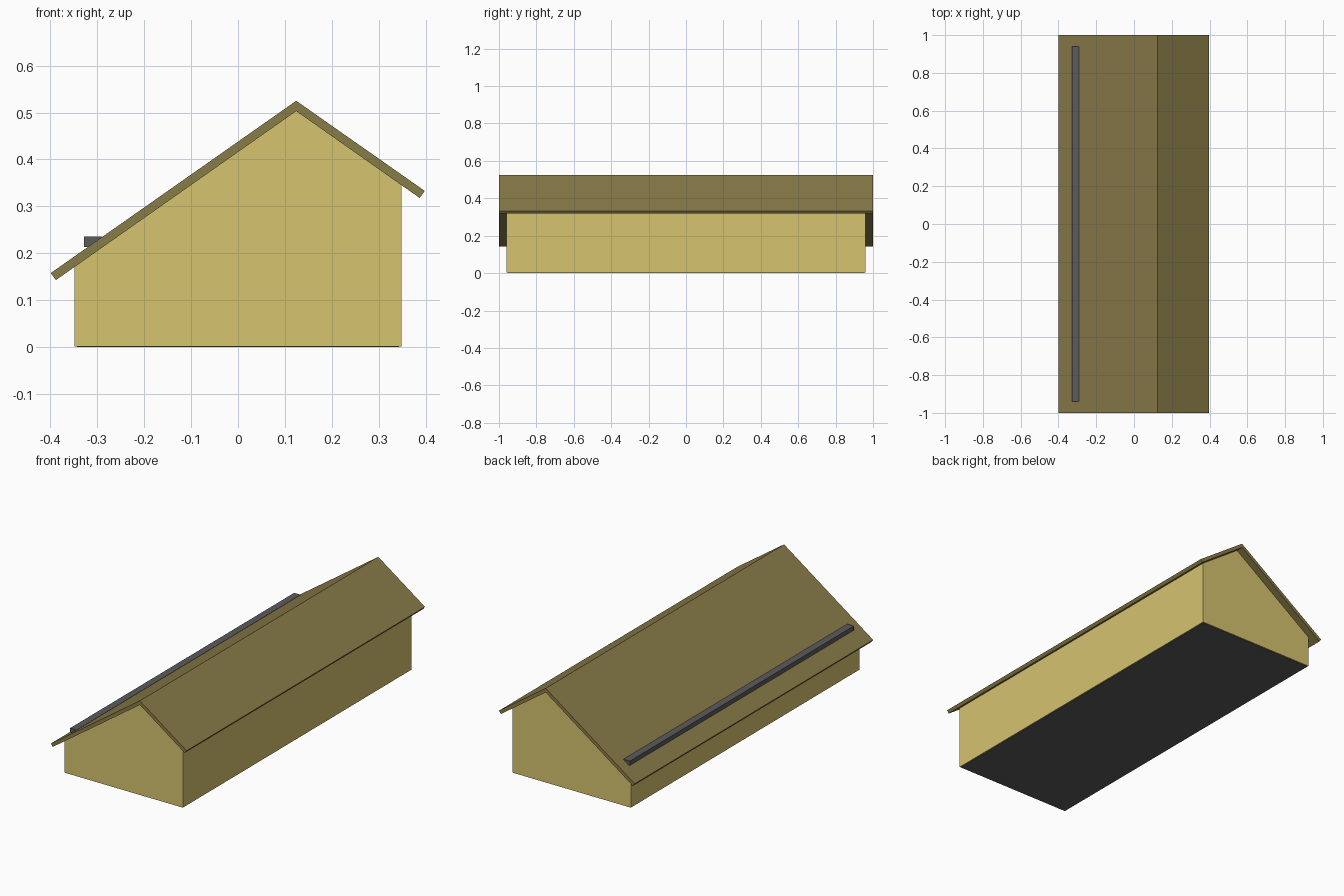
import bpy

if "Cube" in bpy.data.objects:
    bpy.data.objects.remove(bpy.data.objects["Cube"])


def material(name, rgb):
    m = bpy.data.materials.new(name)
    m.diffuse_color = (*rgb, 1)
    m.use_nodes = True
    m.node_tree.nodes["Principled BSDF"].inputs["Base Color"].default_value = m.diffuse_color
    return m


def extrude_y(name, profile, half, mat):
    """Prism from a counter-clockwise x,z profile (seen from the front)."""
    n = len(profile)
    verts = [(x, y, z) for y in (-half, half) for x, z in profile]
    faces = [tuple(range(n)), tuple(range(2 * n - 1, n - 1, -1))]
    faces += [(i, i + n, (i + 1) % n + n, (i + 1) % n) for i in range(n)]
    mesh = bpy.data.meshes.new(name)
    mesh.from_pydata(verts, [], faces)
    mesh.materials.append(mat)
    obj = bpy.data.objects.new(name, mesh)
    bpy.context.collection.objects.link(obj)
    return obj


def rect(x0, x1, z0, z1):
    return [(x0, z0), (x1, z0), (x1, z1), (x0, z1)]


wall_mat = material("wall_paint", (0.67, 0.55, 0.16))
roof_mat = material("roof_covering", (0.25, 0.20, 0.065))
dark_mat = material("dark_grey", (0.105, 0.105, 0.11))

# Walls with uneven gable
extrude_y("walls", [(-0.348, 0.002), (0.348, 0.002), (0.348, 0.346),
                    (0.124, 0.503), (-0.348, 0.173)], 0.96, wall_mat)

# Floor plate
extrude_y("floor", rect(-0.343, 0.343, 0, 0.006), 0.955, dark_mat)

# Bent roof slab with square-cut eaves
extrude_y("roof", [(-0.399, 0.158), (-0.388, 0.143), (0.124, 0.503),
                   (0.387, 0.318), (0.398, 0.333), (0.124, 0.525)], 1.0, roof_mat)

# Snow guard on the long slope
extrude_y("snow_guard", rect(-0.328, -0.29, 0.213, 0.236), 0.94, dark_mat)
